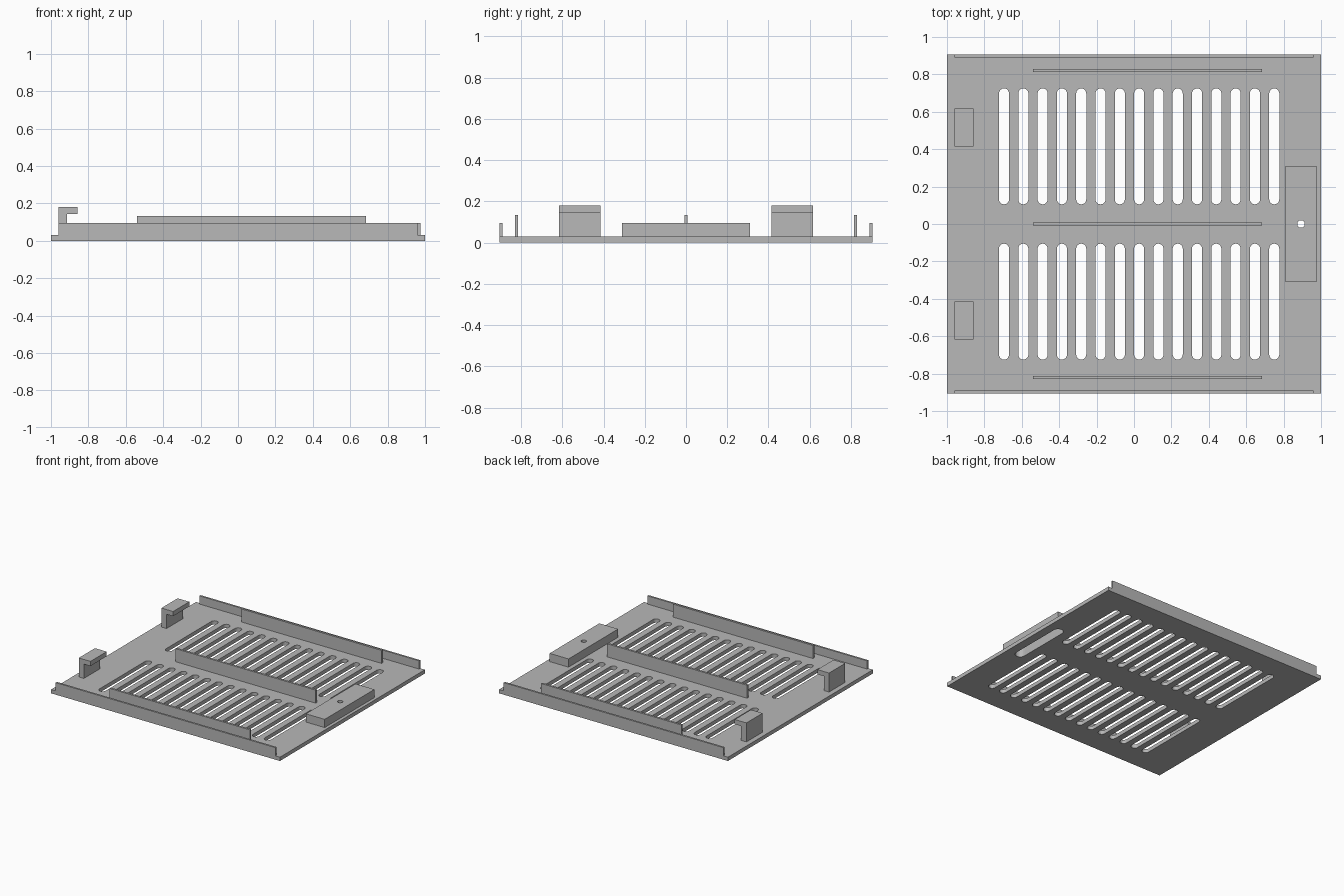
import bpy, bmesh, math

if "Cube" in bpy.data.objects:
    bpy.data.objects.remove(bpy.data.objects["Cube"])

grey = bpy.data.materials.new("plain_grey")
grey.use_nodes = True
colour = (0.48, 0.48, 0.48, 1)
grey.diffuse_color = colour
grey.node_tree.nodes["Principled BSDF"].inputs["Base Color"].default_value = colour


def finish(name, bm):
    bmesh.ops.recalc_face_normals(bm, faces=bm.faces[:])
    mesh = bpy.data.meshes.new(name)
    bm.to_mesh(mesh)
    bm.free()
    mesh.materials.append(grey)
    obj = bpy.data.objects.new(name, mesh)
    bpy.context.collection.objects.link(obj)
    return obj


def prism(bm, outline, offset):
    """Extrude a closed outline of 3D points along offset."""
    face = bm.faces.new([bm.verts.new(p) for p in outline])
    new = bmesh.ops.extrude_face_region(bm, geom=[face])["geom"]
    verts = [g for g in new if isinstance(g, bmesh.types.BMVert)]
    bmesh.ops.translate(bm, verts=verts, vec=offset)


def box(name, x0, x1, y0, y1, z0, z1):
    bm = bmesh.new()
    prism(bm, [(x0, y0, z0), (x1, y0, z0), (x1, y1, z0), (x0, y1, z0)], (0, 0, z1 - z0))
    return finish(name, bm)


def stadium(bm, x, y0, y1, r, z0, z1, steps=10):
    """Round-ended slot running along y."""
    pts = []
    for cy, start in ((y1 - r, 0), (y0 + r, math.pi)):
        for i in range(steps + 1):
            a = start + math.pi * i / steps
            pts.append((x + r * math.cos(a), cy + r * math.sin(a), z0))
    prism(bm, pts, (0, 0, z1 - z0))


def cut(obj, cutter):
    mod = obj.modifiers.new("cut", 'BOOLEAN')
    mod.operation = 'DIFFERENCE'
    mod.solver = 'EXACT'
    mod.object = cutter
    bpy.context.view_layer.update()
    graph = bpy.context.evaluated_depsgraph_get()
    mesh = bpy.data.meshes.new_from_object(obj.evaluated_get(graph))
    obj.modifiers.clear()
    obj.data = mesh


# Dimensions shared by several parts
HALF_Y, TOP, LIP = 0.905, 0.03, 0.095

# Base plate and raised block
plate = box("base_plate", -1, 1, -HALF_Y, HALF_Y, 0, TOP)
block = box("screw_block", 0.81, 0.975, -0.31, 0.31, TOP, LIP)

# Two rows of vent slots, and the recess under the block
bm = bmesh.new()
for i in range(15):
    x = -0.695 + i * 0.1032
    for y0 in (0.105, -0.725):
        stadium(bm, x, y0, y0 + 0.62, 0.027, -0.05, 0.06)
stadium(bm, 0.893, -0.25, 0.25, 0.038, -0.05, 0.075)
slots = finish("slot_cutter", bm)

# Screw hole
bm = bmesh.new()
bmesh.ops.create_cone(bm, cap_ends=True, segments=24, radius1=0.02, radius2=0.02, depth=0.4)
bmesh.ops.translate(bm, verts=bm.verts[:], vec=(0.893, 0, 0))
hole = finish("hole_cutter", bm)

cut(plate, slots)
cut(block, slots)
cut(block, hole)
for cutter in (slots, hole):
    bpy.data.objects.remove(cutter)

# Ribs: one in the middle, one inside each edge wall
for name, y in (("front_rib", -0.822), ("middle_rib", 0), ("back_rib", 0.822)):
    box(name, -0.54, 0.685, y - 0.008, y + 0.008, TOP, 0.133)

# Edge walls
box("front_wall", -0.96, 0.96, -HALF_Y, -HALF_Y + 0.015, TOP, LIP)
box("back_wall", -0.96, 0.96, HALF_Y - 0.015, HALF_Y, TOP, LIP)

# Hooks: an upside-down L profile extruded along y
profile = [(-0.96, TOP), (-0.915, TOP), (-0.915, 0.143), (-0.858, 0.143),
           (-0.858, 0.18), (-0.96, 0.18)]
for name, y in (("front_hook", -0.617), ("back_hook", 0.415)):
    bm = bmesh.new()
    prism(bm, [(x, y, z) for x, z in profile], (0, 0.202, 0))
    finish(name, bm)
